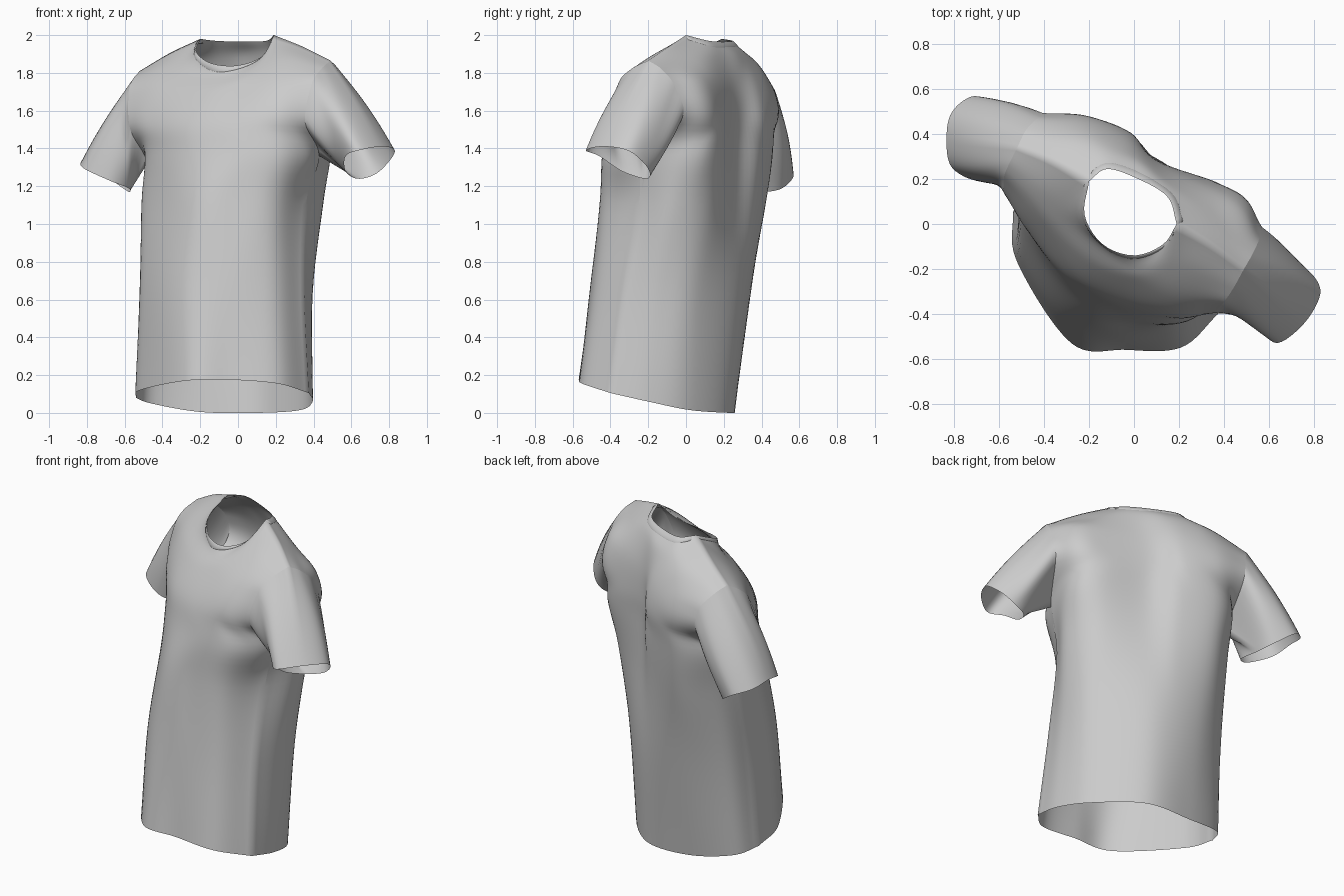
import bpy, bmesh, math
from mathutils import Vector as V

N, STEP = 48, 6          # columns per panel, grid steps between control rows


def spline(pts, per, closed=False):
    """Catmull-Rom curve through pts with `per` steps per span."""
    p = [V(q) for q in pts]
    p = [p[-1]] + p + p[:2] if closed else [2*p[0]-p[1]] + p + [2*p[-1]-p[-2]]
    out = []
    for i in range(1, len(p)-2):
        a, b, c, d = p[i-1:i+3]
        for k in range(per):
            t = k/per
            out.append(0.5*(2*b + (c-a)*t + (2*a-5*b+4*c-d)*t*t + (3*b-a-3*c+d)*t**3))
    return out if closed else out + [p[-2]]


def even(pts, n):
    """n+1 points evenly spaced along a spline through pts."""
    s = spline(pts, 24)
    acc = [0.0]
    for a, b in zip(s, s[1:]):
        acc.append(acc[-1] + (b-a).length)
    out, j = [], 0
    for i in range(n+1):
        t = acc[-1]*i/n
        while j < len(s)-2 and acc[j+1] < t:
            j += 1
        out.append(s[j].lerp(s[j+1], min(1, (t-acc[j])/(acc[j+1]-acc[j]))))
    return out


def panel(rows, neck):
    """Cloth panel grid from hem to shoulder seam and neckline."""
    ctrl = [even(r, N) for r in rows]
    ctrl.append(even(shoulder_l, 12)[:-1] + even(neck, 24) + even(shoulder_r, 12)[1:])
    return list(zip(*[spline(col, STEP) for col in zip(*ctrl)]))


def build(name, grids, closed=False):
    bm = bmesh.new()
    for g in grids:
        vs = [[bm.verts.new(p) for p in row] for row in g]
        for r0, r1 in zip(vs, vs[1:]):
            n = len(r0)
            for i in range(n if closed else n-1):
                j = (i+1) % n
                bm.faces.new((r0[i], r0[j], r1[j], r1[i]))
    bmesh.ops.remove_doubles(bm, verts=bm.verts, dist=0.0005)
    bmesh.ops.recalc_face_normals(bm, faces=bm.faces)
    for f in bm.faces:
        f.smooth = True
    me = bpy.data.meshes.new(name)
    bm.to_mesh(me)
    bm.free()
    ob = bpy.data.objects.new(name, me)
    bpy.context.collection.objects.link(ob)
    return ob


# Shoulder seams and neckline
shoulder_l = [(-.52, .34, 1.81), (-.36, .28, 1.905), (-.20, .19, 1.98)]
shoulder_r = [(.19, 0, 2.0), (.34, -.09, 1.94), (.49, -.20, 1.865)]
neck_front = [(-.20, .19, 1.98), (-.22, .04, 1.91), (-.14, -.09, 1.85),
              (0, -.14, 1.84), (.13, -.09, 1.89), (.19, 0, 2.0)]
neck_back = [(-.20, .19, 1.98), (-.12, .245, 1.97), (.02, .20, 1.965),
             (.15, .12, 1.97), (.19, 0, 2.0)]

# Front panel rows, left seam to right seam, hem upward
front_rows = [
    [(-.54, .05, .08), (-.52, -.17, .12), (-.28, -.53, .17), (-.04, -.56, .175), (.21, -.55, .155), (.375, -.40, .105)],
    [(-.51, .08, .65), (-.50, -.14, .66), (-.26, -.46, .68), (.15, -.49, .68), (.35, -.33, .65)],
    [(-.50, .17, 1.1), (-.49, -.03, 1.12), (-.25, -.38, 1.12), (0, -.45, 1.12), (.2, -.43, 1.12), (.36, -.25, 1.1)],
    [(-.48, .22, 1.32), (-.48, 0, 1.36), (-.3, -.26, 1.37), (-.05, -.40, 1.38), (.2, -.44, 1.38), (.36, -.35, 1.37), (.43, -.22, 1.36)],
    [(-.57, .13, 1.5), (-.48, -.02, 1.52), (-.28, -.23, 1.54), (0, -.37, 1.55), (.2, -.42, 1.55), (.355, -.39, 1.54)],
    [(-.58, .20, 1.68), (-.42, .02, 1.7), (-.2, -.17, 1.7), (.02, -.27, 1.72), (.2, -.34, 1.73), (.39, -.36, 1.74)],
    [(-.56, .26, 1.76), (-.4, .13, 1.81), (-.2, -.06, 1.80), (0, -.19, 1.79), (.22, -.2, 1.87), (.44, -.29, 1.82)],
]
# Back panel rows
back_rows = [
    [(-.54, .05, .08), (-.46, .18, .05), (-.2, .245, .005), (.1, .235, 0), (.33, .02, .015), (.395, -.2, .06), (.375, -.40, .105)],
    [(-.51, .08, .65), (-.44, .24, .64), (-.2, .34, .63), (.1, .29, .63), (.35, .06, .63), (.395, -.14, .63), (.35, -.33, .65)],
    [(-.50, .17, 1.1), (-.42, .32, 1.1), (-.25, .42, 1.1), (-.02, .37, 1.1), (.12, .27, 1.1), (.38, .12, 1.1), (.45, -.07, 1.1), (.36, -.25, 1.1)],
    [(-.48, .22, 1.32), (-.4, .39, 1.37), (-.24, .46, 1.38), (-.01, .39, 1.38), (.12, .27, 1.38), (.41, .16, 1.38), (.49, .02, 1.37), (.43, -.22, 1.36)],
    [(-.41, .47, 1.53), (-.22, .48, 1.54), (-.02, .41, 1.55), (.11, .28, 1.55), (.46, .14, 1.55), (.56, -.02, 1.56)],
    [(-.42, .48, 1.68), (-.22, .46, 1.7), (-.03, .38, 1.72), (.12, .26, 1.72), (.45, .10, 1.74), (.56, -.06, 1.73)],
    [(-.48, .42, 1.77), (-.22, .37, 1.86), (0, .29, 1.88), (.13, .2, 1.89), (.3, .08, 1.88), (.53, -.13, 1.82)],
]
front, back = panel(front_rows, neck_front), panel(back_rows, neck_back)
build("shirt_body", [front, back])


# Sleeves: loft from the armhole edge of both panels to the cuff, slightly puffed
def sleeve(name, col, cuff, puff):
    a = 3*STEP                                   # armpit row
    hole = [r[col] for r in front[a:]] + [r[col] for r in back[a+1:-1]][::-1]
    end = spline(cuff, len(hole)//8, True)
    rings, n = [], 14
    for k in range(n+1):
        t = k/n
        ring = [p.lerp(q, t) for p, q in zip(hole, end)]
        mid = sum(ring, V((0, 0, 0))) / len(ring)
        for i, p in enumerate(ring):
            w = math.sin(math.pi*i/len(ring))    # 0 at the underarm
            ring[i] = p + (p-mid)*(puff*w*math.sin(math.pi*t))
        rings.append(ring)
    build(name, [rings], True)


sleeve("sleeve_right", N, [(.63, -.22, 1.24), (.57, -.34, 1.28), (.57, -.46, 1.36), (.64, -.53, 1.39),
                           (.76, -.44, 1.41), (.83, -.31, 1.39), (.79, -.22, 1.32), (.72, -.19, 1.26)], .11)
sleeve("sleeve_left", 0, [(-.575, .40, 1.17), (-.58, .25, 1.19), (-.68, .19, 1.23), (-.81, .25, 1.29),
                          (-.835, .38, 1.32), (-.81, .50, 1.30), (-.71, .57, 1.26), (-.61, .51, 1.19)], .11)

# Collar band: narrow rib lying just over the neckline
loop = [(g[-1][i], g[-4][i]) for g, cols in ((front, range(12, 36)), (back, range(36, 12, -1))) for i in cols]
mid = V((-.01, .06, 1.75))
rows = []
for d, lift in ((0, 0), (.005, .003), (.036, .003), (.04, 0)):
    rows.append([p + (q-p).normalized()*d + (p-mid).normalized()*lift for p, q in loop])
for row in rows:
    for p in row:
        p.z = min(p.z, 2.0)
build("collar", [rows], True)
